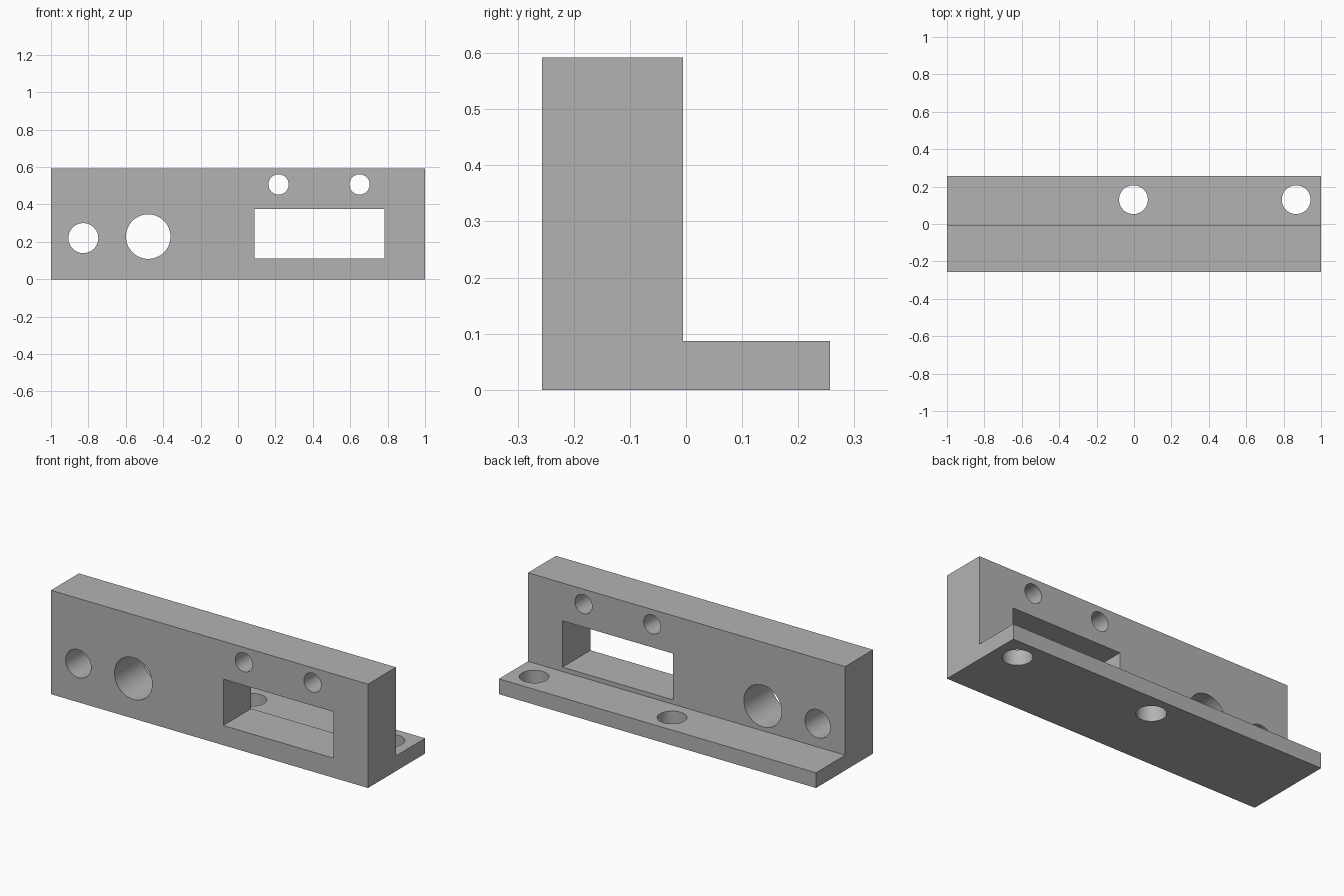
import bpy, bmesh, math
from mathutils import Matrix, Vector

if "Cube" in bpy.data.objects:
    bpy.data.objects.remove(bpy.data.objects["Cube"], do_unlink=True)

FRONT, STEP, BACK = -0.257, -0.005, 0.257
HEIGHT, FLANGE = 0.592, 0.087

grey = bpy.data.materials.new("plain grey")
grey.use_nodes = True
colour = (0.45, 0.45, 0.45, 1)
grey.diffuse_color = colour
grey.node_tree.nodes["Principled BSDF"].inputs["Base Color"].default_value = colour


def make_object(name, bm):
    bmesh.ops.recalc_face_normals(bm, faces=bm.faces)
    mesh = bpy.data.meshes.new(name)
    bm.to_mesh(mesh)
    bm.free()
    mesh.materials.append(grey)
    obj = bpy.data.objects.new(name, mesh)
    bpy.context.collection.objects.link(obj)
    return obj


def add_drill(bm, centre, radius, depth, along_y):
    turn = Matrix.Rotation(math.pi / 2, 4, "X") if along_y else Matrix()
    bmesh.ops.create_cone(bm, cap_ends=True, segments=64, radius1=radius, radius2=radius,
                          depth=depth, matrix=Matrix.Translation(centre) @ turn)


# L-shaped bracket body, extruded along its length
bm = bmesh.new()
profile = [(FRONT, 0), (BACK, 0), (BACK, FLANGE), (STEP, FLANGE), (STEP, HEIGHT), (FRONT, HEIGHT)]
end = bm.faces.new([bm.verts.new((-1, y, z)) for y, z in profile])
side = bmesh.ops.extrude_face_region(bm, geom=[end])["geom"]
bmesh.ops.translate(bm, vec=(2, 0, 0), verts=[v for v in side if isinstance(v, bmesh.types.BMVert)])
bracket = make_object("mounting_bracket", bm)

# Round holes through the upright wall
bm = bmesh.new()
wall_y = (FRONT + STEP) / 2
for x, z, radius in [(-0.827, 0.22, 0.08), (-0.48, 0.228, 0.119),
                     (0.217, 0.507, 0.054), (0.65, 0.507, 0.054)]:
    add_drill(bm, (x, wall_y, z), radius, 0.32, True)

# Screw holes through the flange
for x in (-0.003, 0.867):
    add_drill(bm, (x, 0.13, FLANGE / 2), 0.077, 0.2, False)

# Rectangular window in the wall
low, high = Vector((0.087, FRONT - 0.03, 0.112)), Vector((0.782, STEP + 0.03, 0.376))
bmesh.ops.create_cube(bm, size=1, matrix=Matrix.Translation((low + high) / 2)
                      @ Matrix.Diagonal((*(high - low), 1)))
cutter = make_object("hole_cutter", bm)
cutter.hide_render = True

# Cut all openings and keep the result
cut = bracket.modifiers.new("openings", "BOOLEAN")
cut.operation = "DIFFERENCE"
cut.solver = "EXACT"
cut.object = cutter
bpy.ops.object.select_all(action="DESELECT")
bracket.select_set(True)
bpy.context.view_layer.objects.active = bracket
bpy.ops.object.modifier_apply(modifier=cut.name)
bpy.data.objects.remove(cutter, do_unlink=True)

# Smooth bores with sharp rims
bpy.ops.object.shade_smooth_by_angle(angle=math.radians(30))
